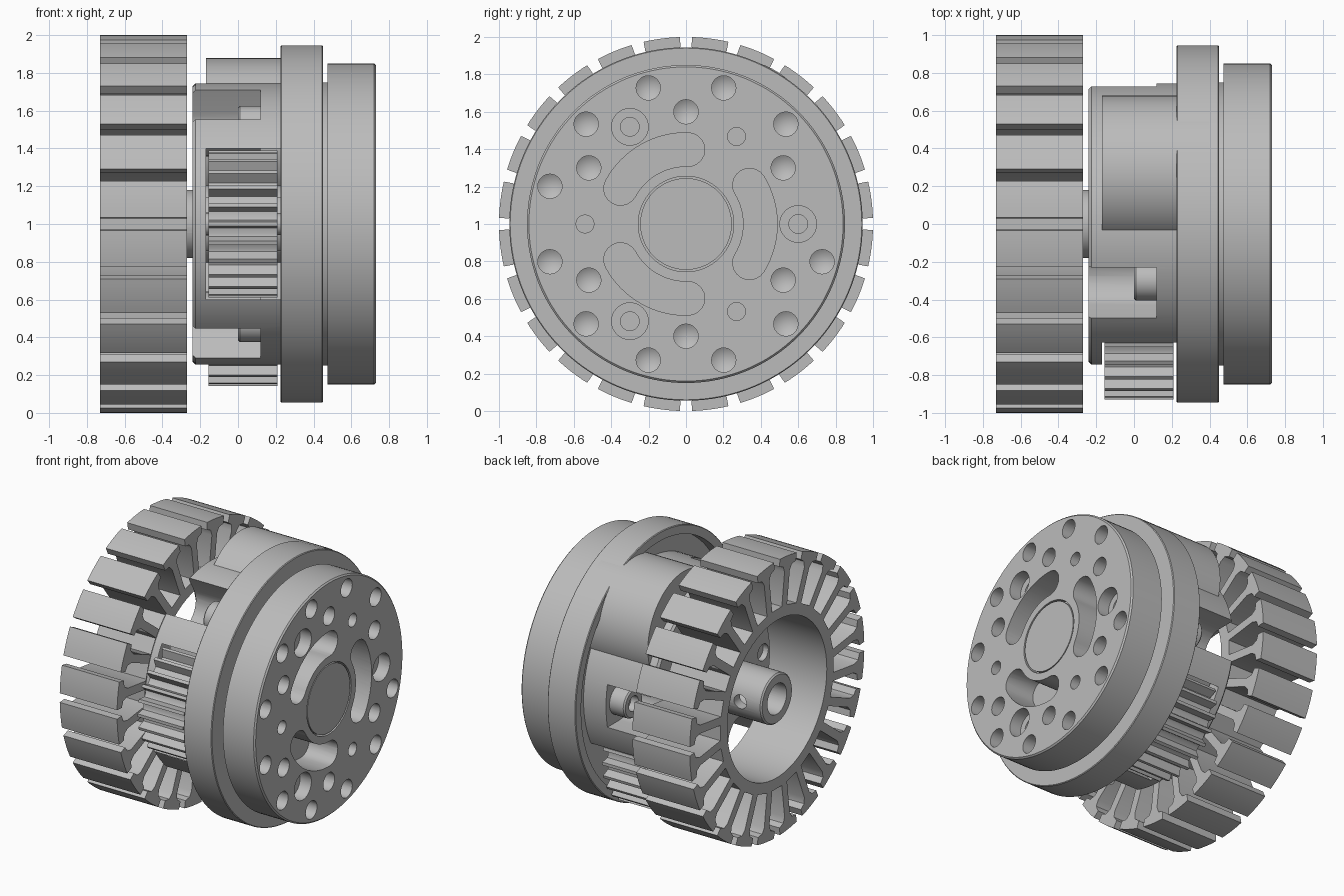
import bpy, bmesh
from math import sin, cos, pi, radians
from mathutils import Matrix, Vector

if "Cube" in bpy.data.objects:
    bpy.data.objects.remove(bpy.data.objects["Cube"])

steel = bpy.data.materials.new("plain_grey")
steel.use_nodes = True
grey = (0.5, 0.5, 0.5, 1)
steel.diffuse_color = grey
steel.node_tree.nodes["Principled BSDF"].inputs["Base Color"].default_value = grey


# Everything turns about the x axis at height 1; y and z are offsets from it
def finish(name, bm, y=0, z=0):
    bmesh.ops.remove_doubles(bm, verts=bm.verts, dist=1e-5)
    bmesh.ops.recalc_face_normals(bm, faces=bm.faces)
    bmesh.ops.transform(bm, matrix=Matrix.Translation((0, y, z + 1)), verts=bm.verts)
    mesh = bpy.data.meshes.new(name)
    bm.to_mesh(mesh)
    bm.free()
    mesh.materials.append(steel)
    ob = bpy.data.objects.new(name, mesh)
    bpy.context.collection.objects.link(ob)
    return ob


def lathe(name, profile, y=0, z=0, steps=64):
    bm = bmesh.new()
    vs = [bm.verts.new((x, 0, r)) for x, r in profile]
    es = [bm.edges.new(pair) for pair in zip(vs, vs[1:])]
    bmesh.ops.spin(bm, geom=vs + es, cent=(0, 0, 0), axis=(1, 0, 0),
                   angle=2 * pi, steps=steps, use_duplicate=False)
    return finish(name, bm, y, z)


def rod(name, r, x0, x1, y=0, z=0, steps=32):
    return lathe(name, [(x0, 0), (x0, r), (x1, r), (x1, 0)], y, z, steps)


def prism(name, outline, x0, x1, y=0, z=0):
    bm = bmesh.new()
    face = bm.faces.new([bm.verts.new((x0, a, b)) for a, b in outline])
    top = bmesh.ops.extrude_face_region(bm, geom=[face])["geom"]
    verts = [v for v in top if isinstance(v, bmesh.types.BMVert)]
    bmesh.ops.translate(bm, vec=(x1 - x0, 0, 0), verts=verts)
    return finish(name, bm, y, z)


def cut(target, cutters):
    for cutter in cutters:
        cutter.hide_render = True
        mod = target.modifiers.new("cut", "BOOLEAN")
        mod.operation = "DIFFERENCE"
        mod.solver = "EXACT"
        mod.object = cutter
        bpy.context.view_layer.update()
        graph = bpy.context.evaluated_depsgraph_get()
        mesh = bpy.data.meshes.new_from_object(target.evaluated_get(graph))
        target.modifiers.clear()
        target.data = mesh
        bpy.data.objects.remove(cutter)


def polar(r, deg):
    return r * cos(radians(deg)), r * sin(radians(deg))


def arc(r, a0, a1, n, centre=(0, 0)):
    pts = [polar(r, a0 + (a1 - a0) * i / n) for i in range(n + 1)]
    return [(centre[0] + p, centre[1] + q) for p, q in pts]


ARMS = (0, 120, 240)
PLANETS = (60, 180, 300)

# Stator: ring with 24 T-shaped teeth
outline = []
for i in range(24):
    mid = 7.5 + 15 * i
    u, v = Vector(polar(1, mid)), Vector(polar(1, mid + 90))
    left = [(0.65, 0.03), (0.89, 0.03), (0.93, 0.05), (0.942, 0.095)]
    outline += [tuple(u * r - v * w) for r, w in left]
    outline += arc(1, mid - 5.6, mid + 5.6, 6)
    outline += [tuple(u * r + v * w) for r, w in reversed(left)]
stator = prism("stator", outline, -0.73, -0.27)
cut(stator, [rod("bore", 0.57, -0.8, -0.2, steps=96)])

# Sun shaft: tube with a cross hole, running through the carrier
shaft = lathe("sun_shaft", [(0.32, 0), (0.32, 0.18), (-0.72, 0.18), (-0.73, 0.17),
                            (-0.73, 0.11), (-0.3, 0.11), (-0.3, 0)], steps=48)
hole = rod("cross_hole", 0.05, -0.4, 0.4)
hole.data.transform(Matrix.Translation((-0.56, 0, 1)) @ Matrix.Rotation(pi / 2, 4, "Z")
                    @ Matrix.Translation((0, 0, -1)))
cut(shaft, [hole])

# Planet carrier: drum with gear pockets and open screw slots
carrier = lathe("planet_carrier", [(-0.24, 0), (-0.24, 0.73), (-0.225, 0.745),
                                   (0.31, 0.745), (0.31, 0)], steps=96)
cutters = [rod("centre_bore", 0.21, -0.3, 0.4, steps=48)]
for a in PLANETS:
    y, z = polar(0.54, a)
    cutters += [rod("gear_pocket", 0.41, -0.17, 0.4, y, z, 64),
                rod("pin_hole", 0.06, -0.3, -0.1, y, z, 24)]
for a in ARMS:
    u, v = Vector(polar(1, a)), Vector(polar(1, a + 90))
    slot = arc(0.155, a + 90, a + 270, 16, u * 0.59)
    slot += [tuple(u * 0.9 - v * 0.155), tuple(u * 0.9 + v * 0.155)]
    cutters.append(prism("screw_slot", slot, -0.3, 0.12))
cut(carrier, cutters)

# Planet gears on their pins
for n, a in enumerate(PLANETS, 1):
    y, z = polar(0.54, a)
    teeth = []
    for i in range(24):
        for step, r in ((-6, 0.325), (-3.6, 0.33), (-1.6, 0.39), (1.6, 0.39), (3.6, 0.33)):
            teeth.append(polar(r, 15 * i + step))
    prism(f"planet_gear_{n}", teeth, -0.155, 0.21, y, z)
    rod(f"planet_pin_{n}", 0.058, -0.2, 0.31, y, z, 24)

# Socket screws in the carrier arms
for n, a in enumerate(ARMS, 1):
    y, z = polar(0.6, a)
    lathe(f"carrier_screw_{n}", [(0.13, 0), (0.13, 0.105), (0.01, 0.105), (0, 0.095),
                                 (0, 0.055), (0.06, 0.055), (0.06, 0)], y, z, 32)

# Housing and output disc
housing = lathe("output_housing", [
    (0.3, 0), (0.3, 0.88), (0.225, 0.88), (0.225, 0.94), (0.23, 0.945), (0.445, 0.945),
    (0.45, 0.94), (0.45, 0.75), (0.475, 0.75), (0.475, 0.85), (0.72, 0.85),
    (0.73, 0.84), (0.73, 0)], steps=128)
cutters = [rod("centre_recess", 0.255, 0.68, 0.8, steps=64)]
threaded = [(0.755, a) for a in (45, 74.5, 105.5, 135, 164.5, 195.5, 225, 254.5, 285.5, 315, 344.5)]
threaded += [(0.6, a) for a in range(30, 360, 60)]
for r, a in threaded:
    y, z = polar(r, a)
    cutters.append(lathe("threaded_hole", [(0.8, 0), (0.8, 0.065), (0.62, 0.065),
                                           (0.58, 0)], y, z, 24))
for a in PLANETS:
    cutters.append(rod("dowel_hole", 0.048, 0.65, 0.8, *polar(0.54, a), 24))
for a in ARMS:
    cutters.append(lathe("counterbore", [(0.8, 0), (0.8, 0.098), (0.64, 0.098), (0.64, 0.05),
                                         (0.56, 0.05), (0.56, 0)], *polar(0.6, a), 32))
    s, w = 31.5, 0.09
    kidney = arc(0.398 + w, a - s, a + s, 16)
    kidney += arc(w, a + s, a + s + 180, 10, polar(0.398, a + s))[1:]
    kidney += arc(0.398 - w, a + s, a - s, 16)[1:]
    kidney += arc(w, a - s + 180, a - s + 360, 10, polar(0.398, a - s))[1:-1]
    cutters.append(prism("kidney_slot", kidney, 0.5, 0.8))
cut(housing, cutters)
rod("centre_cap", 0.245, 0.6, 0.728, steps=64)

# Smooth round walls, keep crisp edges
for ob in bpy.context.scene.objects:
    if ob.type == "MESH":
        ob.select_set(True)
        bpy.context.view_layer.objects.active = ob
bpy.ops.object.shade_smooth_by_angle(angle=radians(30))
